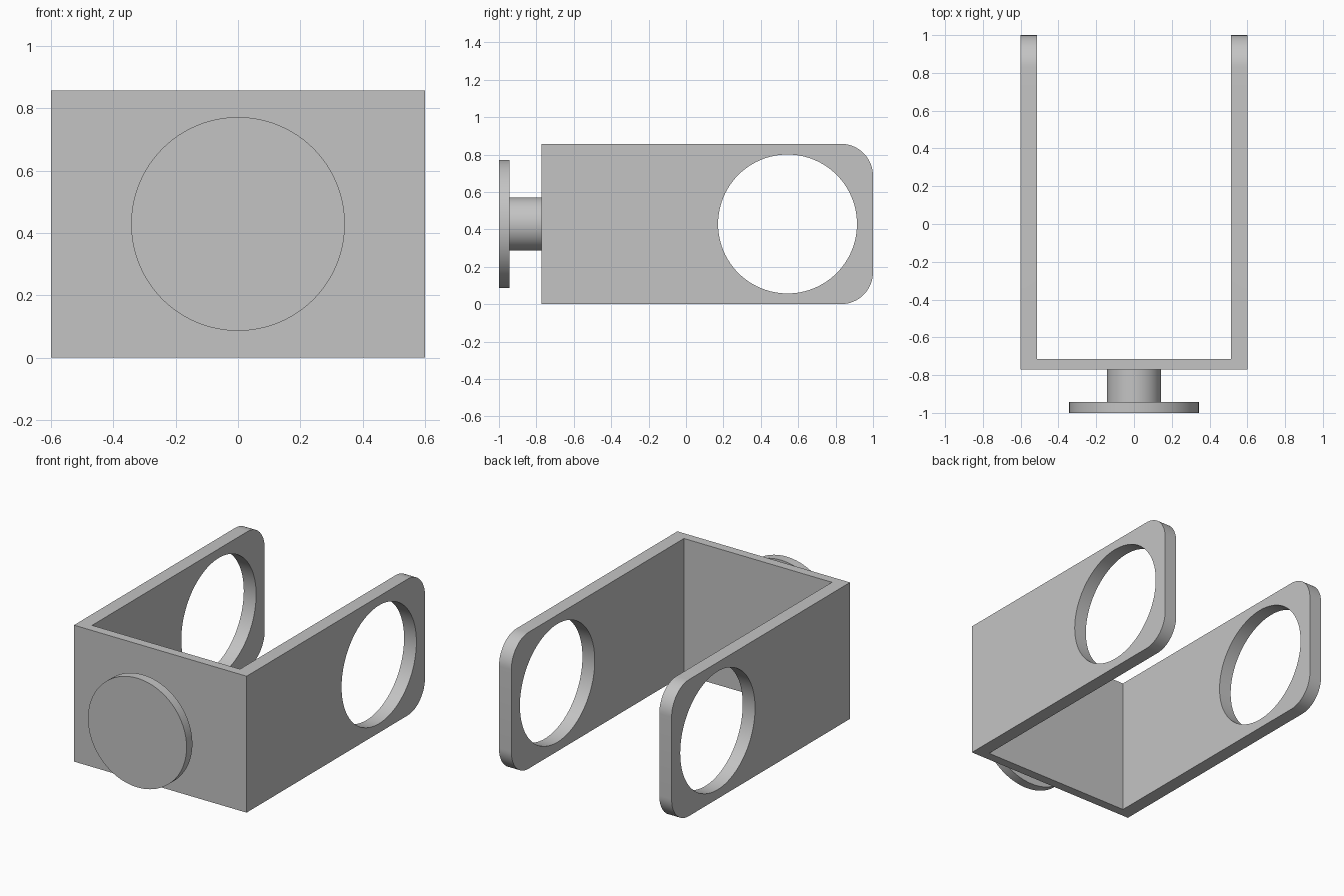
import bpy, bmesh, math
from mathutils import Matrix

cube = bpy.data.objects.get("Cube")
if cube:
    bpy.data.objects.remove(cube, do_unlink=True)

U = 1 / 35                      # design unit
MID_Z = 15 * U

grey = bpy.data.materials.new("plain grey")
grey.use_nodes = True
COLOUR = (0.55, 0.55, 0.55, 1)
grey.diffuse_color = COLOUR
grey.node_tree.nodes["Principled BSDF"].inputs["Base Color"].default_value = COLOUR


def add_object(name, bm):
    bmesh.ops.recalc_face_normals(bm, faces=bm.faces)
    mesh = bpy.data.meshes.new(name)
    bm.to_mesh(mesh)
    bm.free()
    mesh.materials.append(grey)
    obj = bpy.data.objects.new(name, mesh)
    bpy.context.collection.objects.link(obj)
    return obj


def activate(obj):
    bpy.ops.object.select_all(action='DESELECT')
    obj.select_set(True)
    bpy.context.view_layer.objects.active = obj


def cylinder(name, radius, start, end, axis, offset_y=0.0):
    """Cylinder along 'X' or 'Y' from start to end, at mid height."""
    bm = bmesh.new()
    middle = (start + end) / 2
    place = (middle, offset_y, MID_Z) if axis == 'X' else (0, middle, MID_Z)
    turn = Matrix.Rotation(math.pi / 2, 4, 'Y' if axis == 'X' else 'X')
    bmesh.ops.create_cone(bm, cap_ends=True, segments=96, radius1=radius,
                          radius2=radius, depth=end - start,
                          matrix=Matrix.Translation(place) @ turn)
    return add_object(name, bm)


def smooth(obj):
    activate(obj)
    bpy.ops.object.shade_smooth_by_angle(angle=math.radians(30))


# U-shaped bracket: half outline mirrored, then extruded upward
half = [(21, -27), (21, 35), (18, 35), (18, -25)]
outline = half + [(-x, y) for x, y in reversed(half)]
bm = bmesh.new()
base = bm.faces.new([bm.verts.new((x * U, y * U, 0)) for x, y in outline])
top = bmesh.ops.extrude_face_region(bm, geom=[base])["geom"]
bmesh.ops.translate(bm, vec=(0, 0, 30 * U),
                    verts=[v for v in top if isinstance(v, bmesh.types.BMVert)])
bmesh.ops.recalc_face_normals(bm, faces=bm.faces)

# Rounded arm tips
tips = [e for e in bm.edges
        if all(v.co.y > 34 * U for v in e.verts)
        and abs(e.verts[0].co.z - e.verts[1].co.z) < 0.001]
bmesh.ops.bevel(bm, geom=tips, offset=6 * U, offset_type='OFFSET',
                segments=16, profile=0.5, affect='EDGES')
bracket = add_object("bracket", bm)

# Round holes through both arms
cutter = cylinder("hole_cutter", 13 * U, -1, 1, 'X', 19 * U)
cutter.hide_render = True
activate(bracket)
cut = bracket.modifiers.new("arm holes", 'BOOLEAN')
cut.operation = 'DIFFERENCE'
cut.solver = 'EXACT'
cut.object = cutter
bpy.ops.object.modifier_apply(modifier=cut.name)
bpy.data.objects.remove(cutter, do_unlink=True)
smooth(bracket)

# Stem and round plate on the front wall
smooth(cylinder("stem", 5 * U, -33 * U, -27 * U, 'Y'))
smooth(cylinder("round_plate", 12 * U, -35 * U, -33 * U, 'Y'))
